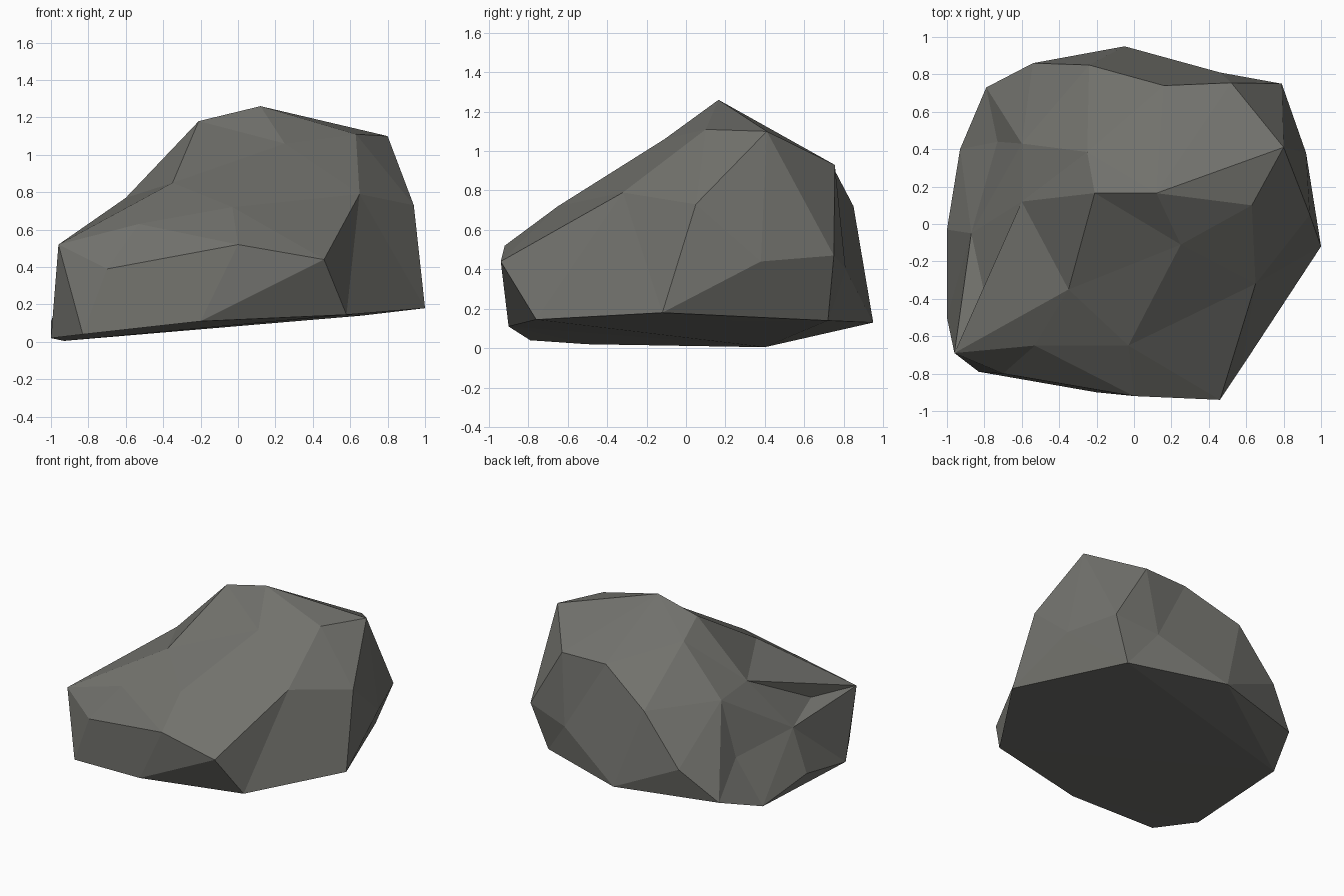
import bpy, bmesh
from mathutils import Vector

# Corner points of the boulder, grouped by zone
BASE = [(1, -.12, .18), (.58, -.76, .145), (-.2, -.9, .11), (-.83, -.79, .04), (-1, -.5, .02),
        (-.93, .4, .005), (-.79, .73, .12), (-.05, .95, .13), (.66, .72, .14)]
SIDES = [(.46, -.94, .44), (0, -.92, .52), (-.7, -.8, .39), (-.96, -.69, .52), (-1, -.03, .11),
         (-.73, .44, .34), (-.54, .86, .355), (-.24, .85, .72), (.46, .81, .4), (.79, .75, .47),
         (.92, .38, .44), (.94, .05, .73), (-.87, -.05, .42), (-.8, -.37, .51)]
TOP = [(.65, -.32, .79), (-.03, -.65, .72), (-.53, -.65, .63), (-.35, -.35, .85), (.25, -.11, 1.06),
       (-.6, .12, .77), (-.6, .43, .74), (-.25, .385, 1.08), (-.21, .165, 1.18), (.12, .165, 1.26),
       (.63, .1, 1.11), (.8, .41, 1.10), (.52, .755, .93), (.16, .74, .93)]

# Skin the points: hull over a ball-like projection, then restore true positions,
# which keeps the shallow hollows a plain hull would fill
centre = Vector((0, 0, .45))
points = [Vector(p) for p in BASE + SIDES + TOP]
bm = bmesh.new()
true_pos = {}
for p in points:
    d = p - centre
    v = bm.verts.new(centre + d.normalized() * d.length ** .25)
    true_pos[v] = p
bmesh.ops.convex_hull(bm, input=bm.verts[:])
for v in bm.verts:
    v.co = true_pos[v]
bmesh.ops.recalc_face_normals(bm, faces=bm.faces[:])

mesh = bpy.data.meshes.new("boulder")
bm.to_mesh(mesh)
bm.free()
rock = bpy.data.objects.new("boulder", mesh)
bpy.context.collection.objects.link(rock)

# Single stone grey
grey = bpy.data.materials.new("stone grey")
grey.diffuse_color = (.165, .165, .15, 1)
mesh.materials.append(grey)
